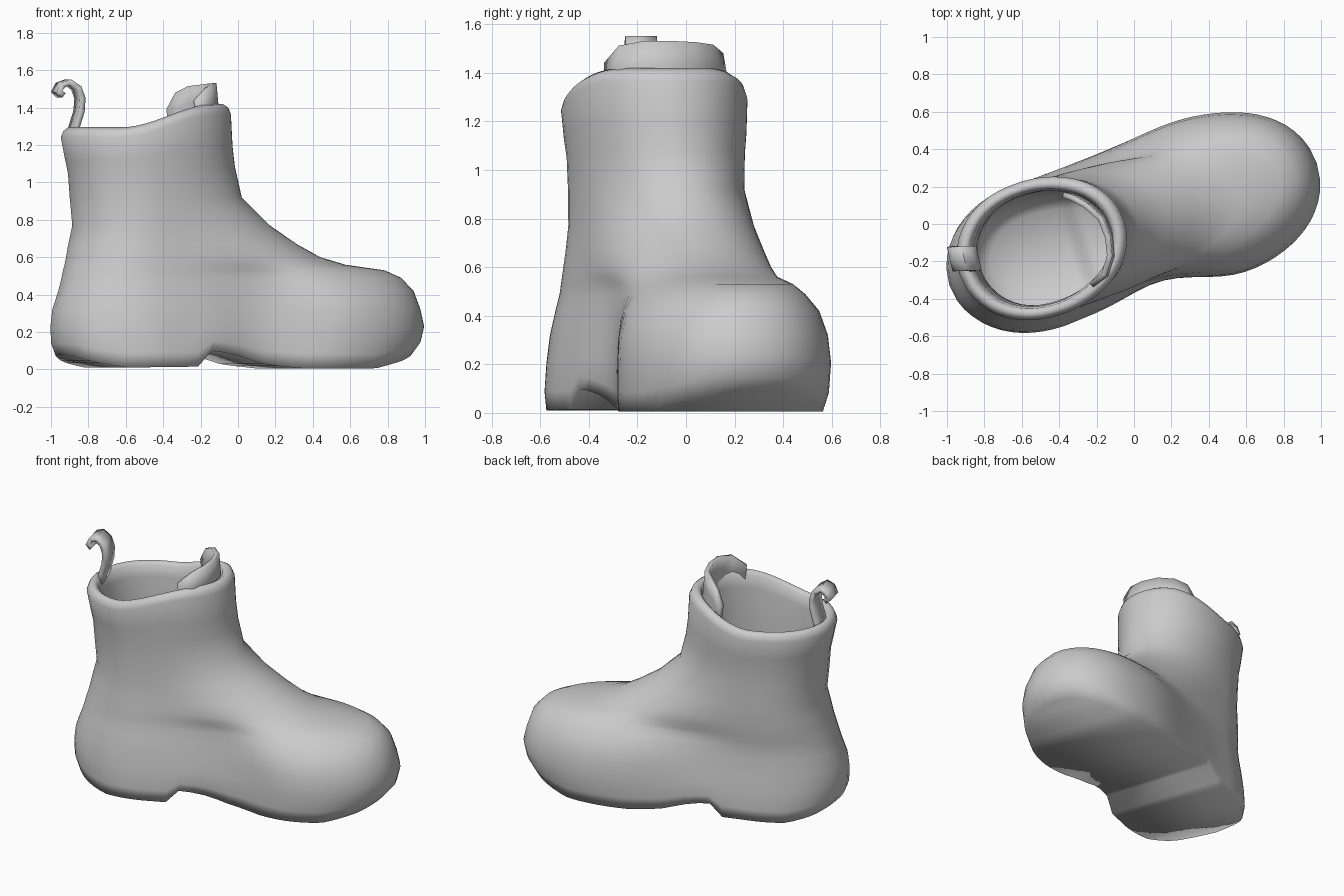
import bpy, bmesh, math
from mathutils import Vector

if "Cube" in bpy.data.objects:
    bpy.data.objects.remove(bpy.data.objects["Cube"])

GREY = bpy.data.materials.new("plain grey")
GREY.use_nodes = True
GREY.diffuse_color = (0.6, 0.6, 0.6, 1)
GREY.node_tree.nodes["Principled BSDF"].inputs["Base Color"].default_value = (0.6, 0.6, 0.6, 1)

FRONT, BACK = 26, 12                     # points per side ahead of and behind the ankle
N = 2 * (FRONT + BACK)                   # points around each ring
ANKLE = -.52                             # widest place of the heel along the boot
TURN = math.radians(18.4)                # the boot points slightly to one side
COS, SIN = math.cos(TURN), math.sin(TURN)


def smooth(t):
    t = max(0, min(1, t))
    return t * t * (3 - 2 * t)


def interp(x, points):
    """Piecewise linear curve through (x, value) points."""
    if x <= points[0][0]:
        return points[0][1]
    for (a, p), (b, q) in zip(points, points[1:]):
        if x <= b:
            return p + (q - p) * (x - a) / (b - a)
    return points[-1][1]


def finish(name, bm, angle):
    bmesh.ops.recalc_face_normals(bm, faces=bm.faces)
    mesh = bpy.data.meshes.new(name)
    bm.to_mesh(mesh)
    bm.free()
    mesh.materials.append(GREY)
    obj = bpy.data.objects.new(name, mesh)
    bpy.context.collection.objects.link(obj)
    bpy.ops.object.select_all(action="DESELECT")
    obj.select_set(True)
    bpy.context.view_layer.objects.active = obj
    bpy.ops.object.shade_smooth_by_angle(angle=math.radians(angle))
    return obj


# Underside along the boot: raised heel edge, heel step, arch and toe spring
SOLE = [(-1, .08), (-.9, .04), (-.75, .01), (-.35, .015), (-.27, .1),
        (-.15, .085), (.05, .025), (.25, .005), (.65, .005), (.85, .05), (.96, .09)]

# Outer rings: height, heel end, toe end, heel half width, toe half width, waist
OUTER = [
    (0, -1.01, .96, .395, .455, .06),
    (.08, -1.035, 1.01, .4, .47, .06),
    (.2, -1.04, 1.03, .39, .475, .06),
    (.32, -1.03, 1.01, .375, .465, .06),
    (.42, -.995, .975, .36, .425, .045),
    (.49, -.975, .91, .35, .365, .025),
    (.53, -.965, .82, .35, .33, .01),
    (.56, -.955, .6, .35, .33, 0),
    (.6, -.945, .46, .35, .35, 0),
    (.67, -.93, .33, .348, .355, 0),
    (.77, -.905, .18, .345, .35, 0),
    (.92, -.92, .02, .345, .34, 0),
    (1.05, -.93, -.02, .35, .35, 0),
    (1.12, -.945, -.035, .36, .36, 0),
    (1.24, -.97, -.045, .37, .365, 0),
    (1.275, -.955, -.06, .36, .355, 0),
]
# Rim and lining
INNER = [
    (1.295, -.93, -.09, .335, .325, 0),
    (1.275, -.9, -.12, .31, .3, 0),
    (1.2, -.88, -.13, .3, .29, 0),
    (1, -.865, -.11, .295, .29, 0),
    (.75, -.855, -.04, .295, .28, 0),
    (.4, -.9, .05, .31, .29, 0),
    (.2, -.88, .05, .29, .27, 0),
    (.13, -.8, -.03, .22, .2, 0),
]


def half_outline(heel, toe, w_heel, w_toe, waist):
    """(along, half width, sideways shift) from the toe tip to the heel tip."""
    length = toe - ANKLE
    blunt = 2.2 + 2.8 * smooth((length - .55) / 1)
    points = []
    for i in range(FRONT, 0, -1):
        t = 1 - (1 - i / FRONT) ** 1.5
        dip = waist * math.exp(-((t - .38) / .2) ** 2)
        width = w_heel + (w_toe - w_heel) * smooth(t / .65) - dip
        points.append((ANKLE + length * t, width * (1 - t ** blunt) ** .5, dip * .75))
    for i in range(BACK + 1):
        t = 1 - (1 - i / BACK) ** 1.5
        points.append((ANKLE + (heel - ANKLE) * t, w_heel * (1 - t ** 2.2) ** .5, 0))
    return points


def ring(bm, z, *shape):
    half = half_outline(*shape)
    outline = [(u, w + d) for u, w, d in half]
    outline += [(u, d - w) for u, w, d in half[-2:0:-1]]
    verts = []
    for u, v in outline:
        v += .035 * smooth((z - .3) / .5)
        x, y = u * COS - v * SIN, u * SIN + v * COS
        lift = interp(u, SOLE) * max(0, 1 - z / .3)
        lift += .125 * smooth((x + .62) / .5) * smooth((z - .95) / .3)
        verts.append(bm.verts.new((x, y, z + lift)))
    return verts


def cap(bm, loop):
    """Strips straight across from one side of the ring to the other."""
    for i in range(N // 2):
        quad = [loop[i], loop[i + 1], loop[N - i - 1], loop[(N - i) % N]]
        bm.faces.new(list(dict.fromkeys(quad)))


# Boot body with rim, lining and sole
bm = bmesh.new()
rings = [ring(bm, *row) for row in OUTER + INNER]
for a, b in zip(rings, rings[1:]):
    for i in range(N):
        j = (i + 1) % N
        bm.faces.new((a[i], a[j], b[j], b[i]))
cap(bm, rings[0])
cap(bm, rings[-1])
finish("boot_body", bm, 120)


def sheet(name, rows, thickness):
    """Grid surface from rows of points, thickened."""
    bm = bmesh.new()
    grid = [[bm.verts.new(p) for p in row] for row in rows]
    for a, b in zip(grid, grid[1:]):
        for i in range(len(a) - 1):
            bm.faces.new((a[i], a[i + 1], b[i + 1], b[i]))
    obj = finish(name, bm, 50)
    mod = obj.modifiers.new("thickness", "SOLIDIFY")
    mod.thickness = thickness
    mod.offset = 0


# Tongue standing inside the front of the collar: x, y, top height
TONGUE = [(-.38, .155, 1.39), (-.33, .14, 1.48), (-.26, .1, 1.515), (-.18, .03, 1.525),
          (-.14, -.07, 1.53), (-.13, -.17, 1.53), (-.16, -.27, 1.51), (-.23, -.325, 1.44)]
rows = []
for x, y, top in TONGUE:
    rows.append([(x + .035 * (1 - k / 4), y, 1.15 + (top - 1.15) * k / 4) for k in range(5)])
sheet("tongue", rows, .03)

# Curled pull loop at the heel: x and z of the curl
CURL = [(-.885, 1.24), (-.875, 1.3), (-.85, 1.38), (-.845, 1.45), (-.865, 1.505),
        (-.91, 1.535), (-.95, 1.52), (-.97, 1.485), (-.945, 1.465)]
across = Vector((-.22, .97, 0)) * .067
rows = []
for x, z in CURL:
    p = Vector((x, -.185, z))
    rows.append([p - across, p, p + across])
sheet("pull_loop", rows, .032)
